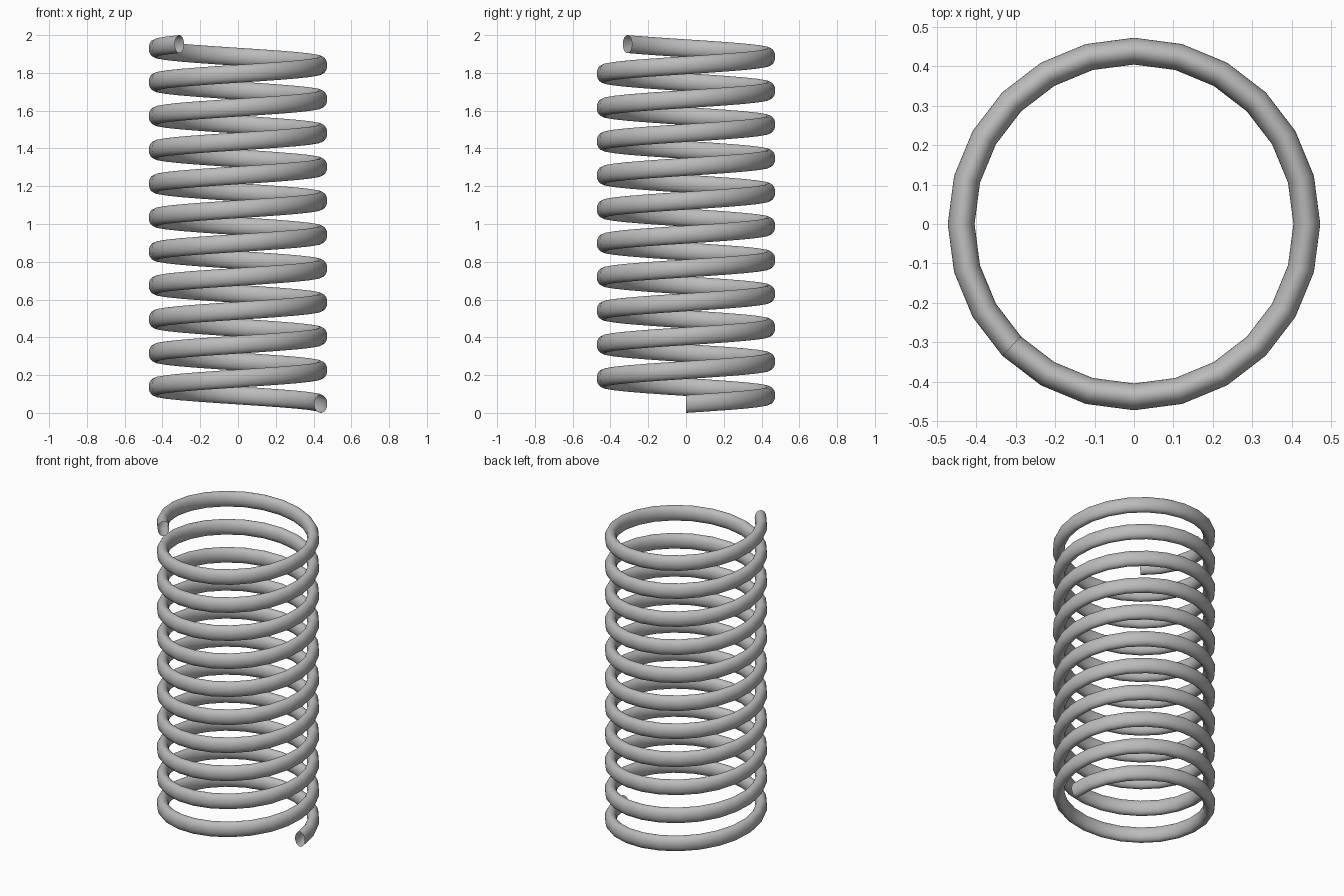
import bpy, bmesh
from math import pi, cos, sin

cube = bpy.data.objects.get("Cube")
if cube:
    bpy.data.objects.remove(cube, do_unlink=True)

# Coil dimensions
RADIUS = 0.4385           # centre line of the wire
WIRE_X, WIRE_Z = 0.034, 0.0475
STEPS_PER_TURN = 24
TURNS = 10.625
SIDES = 32
steps = round(TURNS * STEPS_PER_TURN)
rise = (2 - 2 * WIRE_Z) / steps

# Plain grey metal
steel = bpy.data.materials.new("grey_steel")
steel.use_nodes = True
grey = (0.5, 0.5, 0.5, 1)
steel.diffuse_color = grey
steel.node_tree.nodes["Principled BSDF"].inputs["Base Color"].default_value = grey

# Oval wire section in the XZ plane, swept upwards as an open-ended helix
bm = bmesh.new()
ring = []
for i in range(SIDES):
    a = 2 * pi * i / SIDES
    ring.append(bm.verts.new((RADIUS + WIRE_X * cos(a), 0, WIRE_Z + WIRE_Z * sin(a))))
edges = [bm.edges.new((ring[i], ring[(i + 1) % SIDES])) for i in range(SIDES)]
bmesh.ops.spin(bm, geom=ring + edges, cent=(0, 0, 0), axis=(0, 0, 1),
               dvec=(0, 0, rise), angle=2 * pi * TURNS, steps=steps,
               use_merge=False, use_duplicate=False)
bmesh.ops.recalc_face_normals(bm, faces=bm.faces)
for f in bm.faces:
    f.smooth = True

mesh = bpy.data.meshes.new("coil_spring")
bm.to_mesh(mesh)
bm.free()
mesh.materials.append(steel)
spring = bpy.data.objects.new("coil_spring", mesh)
bpy.context.collection.objects.link(spring)
